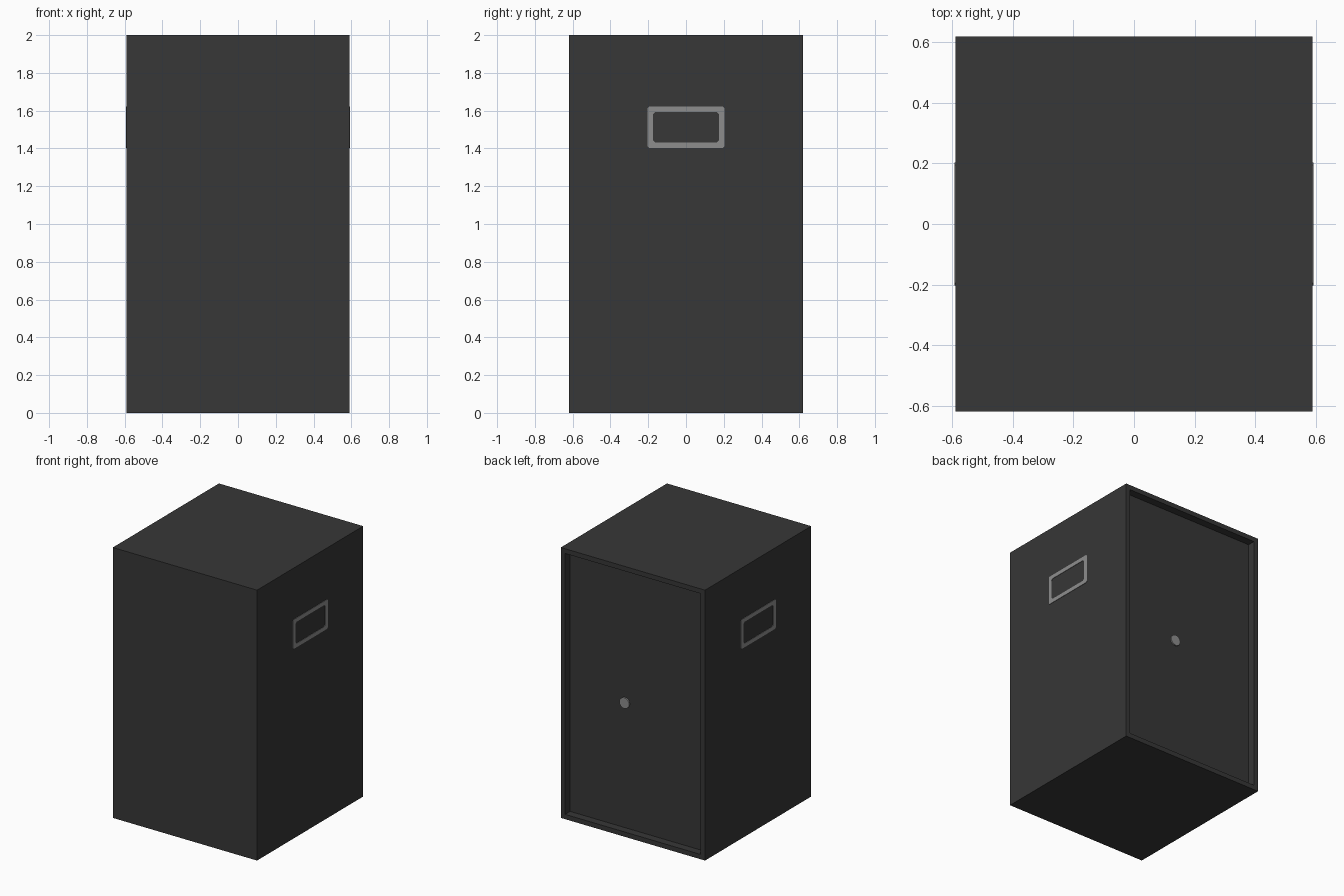
import bpy, bmesh, math

if "Cube" in bpy.data.objects:
    bpy.data.objects.remove(bpy.data.objects["Cube"])

W, D, H = 1.18, 1.24, 2.0      # cabinet size
RIM, DEPTH = 0.05, 0.058       # back door recess


def material(name, v):
    m = bpy.data.materials.new(name)
    m.diffuse_color = (v, v, v, 1)
    m.use_nodes = True
    m.node_tree.nodes["Principled BSDF"].inputs["Base Color"].default_value = m.diffuse_color
    return m


dark = material("dark_grey", 0.038)
metal = material("light_grey", 0.27)


def finish(bm, name, mat):
    bmesh.ops.recalc_face_normals(bm, faces=bm.faces)
    me = bpy.data.meshes.new(name)
    bm.to_mesh(me)
    bm.free()
    me.materials.append(mat)
    ob = bpy.data.objects.new(name, me)
    bpy.context.collection.objects.link(ob)
    return ob


# Cabinet: box with the door recessed into the back face
bm = bmesh.new()
bmesh.ops.create_cube(bm, size=1)
for v in bm.verts:
    v.co = (v.co.x * W, v.co.y * D, (v.co.z + 0.5) * H)
bm.normal_update()
back = max(bm.faces, key=lambda f: f.normal.y)
bmesh.ops.inset_individual(bm, faces=[back], thickness=RIM)
door = bmesh.ops.extrude_discrete_faces(bm, faces=[back])["faces"][0]
bmesh.ops.translate(bm, verts=door.verts, vec=(0, -DEPTH, 0))
finish(bm, "cabinet", dark)


# Side handles: thin rectangular frames with clipped corners
def loop(hw, hh, c):
    return [(sy * (hw - a), sz * (hh - b))
            for sy, sz, order in ((1, 1, 1), (-1, 1, 0), (-1, -1, 1), (1, -1, 0))
            for a, b in (((0, c), (c, 0)) if order else ((c, 0), (0, c)))]


def handle(name, side):
    bm = bmesh.new()
    rings = []
    for hw, hh, c, x in ((0.203, 0.109, 0.008, -0.01), (0.203, 0.109, 0.008, 0.003),
                         (0.175, 0.08, 0.012, 0.003), (0.175, 0.08, 0.012, -0.01)):
        rings.append([bm.verts.new((side * (W / 2 + x), y, 1.512 + z))
                      for y, z in loop(hw, hh, c)])
    for k in range(4):
        a, b = rings[k], rings[(k + 1) % 4]
        for i in range(8):
            j = (i + 1) % 8
            bm.faces.new((a[i], a[j], b[j], b[i]))
    finish(bm, name, metal)


handle("right_handle", 1)
handle("left_handle", -1)

# Round lock on the door
bpy.ops.mesh.primitive_cylinder_add(
    vertices=16, radius=0.04, depth=0.02,
    location=(0.105, D / 2 - DEPTH, 0.96), rotation=(math.pi / 2, 0, 0))
lock = bpy.context.object
lock.name = "door_lock"
lock.data.materials.append(metal)
